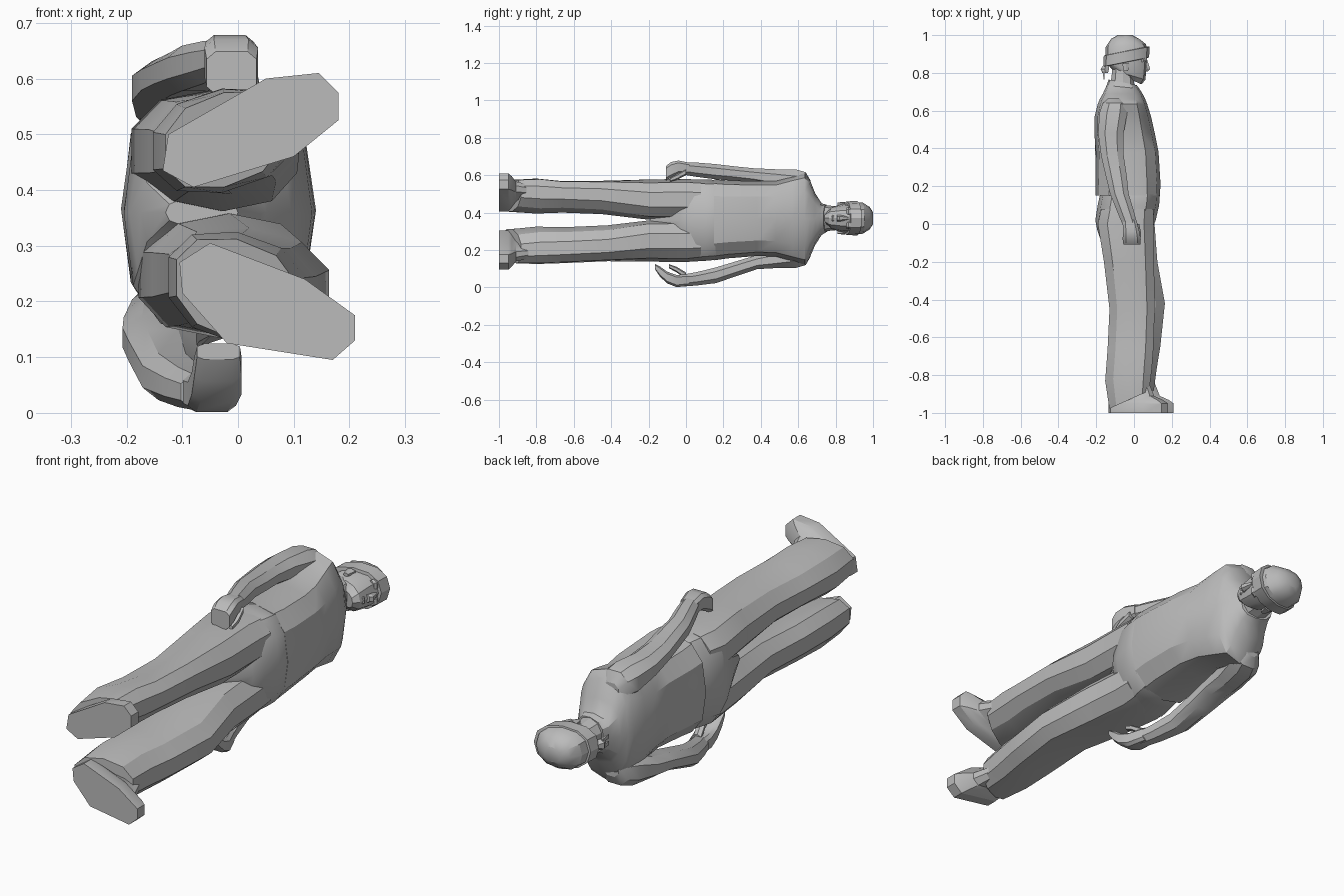
import bpy, bmesh, math

cube = bpy.data.objects.get("Cube")
if cube:
    bpy.data.objects.remove(cube)

grey = bpy.data.materials.new("plain grey")
grey.use_nodes = True
grey.diffuse_color = (0.5, 0.5, 0.5, 1)
grey.node_tree.nodes["Principled BSDF"].inputs["Base Color"].default_value = (0.5, 0.5, 0.5, 1)


def skin(name, loops):
    """Join closed loops of equal length into a capped tube."""
    bm = bmesh.new()
    rows = [[bm.verts.new(p) for p in loop] for loop in loops]
    n = len(rows[0])
    for a, b in zip(rows, rows[1:]):
        for i in range(n):
            j = (i + 1) % n
            bm.faces.new((a[i], a[j], b[j], b[i]))
    bm.faces.new(rows[0])
    bm.faces.new(rows[-1][::-1])
    bmesh.ops.recalc_face_normals(bm, faces=bm.faces[:])
    mesh = bpy.data.meshes.new(name)
    bm.to_mesh(mesh)
    bm.free()
    mesh.materials.append(grey)
    obj = bpy.data.objects.new(name, mesh)
    bpy.context.collection.objects.link(obj)
    bpy.ops.object.select_all(action='DESELECT')
    obj.select_set(True)
    bpy.context.view_layer.objects.active = obj
    bpy.ops.object.shade_smooth_by_angle(angle=math.radians(30))


def loft(name, rings, n=10, power=2.3, turn=0.5):
    """Rings are (y, x0, x1, z0, z1[, tilt[, splay]]): a rounded section filling that box,
    slanted along y by tilt and sideways along z by splay."""
    loops = []
    for y, x0, x1, z0, z1, *slant in rings:
        tilt, splay = (slant + [0, 0])[:2]
        loop = []
        for i in range(n):
            a = 2 * math.pi * (i + turn) / n
            c, s = math.cos(a), math.sin(a)
            dx = math.copysign(abs(c) ** (2 / power), c) * (x1 - x0) / 2
            dz = math.copysign(abs(s) ** (2 / power), s) * (z1 - z0) / 2
            loop.append(((x0 + x1) / 2 + dx, y + tilt * dx, (z0 + z1) / 2 + dz + splay * dx))
        loops.append(loop)
    skin(name, loops)


# Upper body, with a hem over the back of the waist
loft("torso", [
    (0.15, -0.203, 0.138, 0.145, 0.578), (0.22, -0.205, 0.14, 0.155, 0.572),
    (0.38, -0.202, 0.13, 0.168, 0.568), (0.48, -0.21, 0.11, 0.165, 0.568),
    (0.57, -0.208, 0.09, 0.14, 0.595), (0.635, -0.192, 0.07, 0.122, 0.612),
    (0.66, -0.182, 0.06, 0.155, 0.58), (0.69, -0.165, 0.045, 0.225, 0.505),
    (0.725, -0.145, 0.028, 0.28, 0.45, -0.1), (0.75, -0.135, 0.015, 0.295, 0.442, -0.2)],
    n=12, power=2.6, turn=0)
loft("pelvis", [
    (-0.19, -0.13, 0.0, 0.335, 0.385), (-0.09, -0.175, 0.05, 0.27, 0.45),
    (-0.03, -0.195, 0.095, 0.18, 0.54), (0.02, -0.205, 0.115, 0.137, 0.578),
    (0.10, -0.192, 0.133, 0.142, 0.577), (0.155, -0.18, 0.137, 0.147, 0.575),
    (0.20, -0.165, 0.125, 0.17, 0.555)], n=12, power=2.6, turn=0)

# Trouser legs, left one on top, splayed outward and reaching the floor at the heel
loft("left_trouser_leg", [
    (-0.93, -0.135, 0.085, 0.405, 0.575, 0.45, 0.2), (-0.80, -0.158, 0.10, 0.395, 0.582, 0.25, 0.15),
    (-0.66, -0.145, 0.108, 0.40, 0.568, 0, 0.15), (-0.45, -0.135, 0.115, 0.392, 0.57, 0, 0.12),
    (-0.20, -0.165, 0.112, 0.362, 0.577), (0.0, -0.198, 0.11, 0.36, 0.58),
    (0.08, -0.18, 0.11, 0.365, 0.575)])
loft("right_trouser_leg", [
    (-0.93, -0.115, 0.11, 0.13, 0.312, 0.45, -0.2), (-0.80, -0.13, 0.125, 0.125, 0.325, 0.25, -0.15),
    (-0.65, -0.13, 0.145, 0.13, 0.322, 0, -0.12), (-0.42, -0.13, 0.17, 0.14, 0.332, 0, -0.1),
    (-0.20, -0.16, 0.13, 0.138, 0.358), (0.0, -0.185, 0.115, 0.135, 0.36),
    (0.08, -0.17, 0.11, 0.145, 0.355)])


# Shoes: a sole outline drawn up to a low toe, then to the ankle
def shoe(name, outline, ankle):
    ax, az = ankle
    loops = []
    for y, s in ((-1.0, 1.0), (-0.95, 1.0), (-0.932, 0.88), (-0.91, 0.65), (-0.83, 0.5)):
        loops.append([(ax + (x - ax) * s, y, az + (z - az) * s) for x, z in outline])
    skin(name, loops)


shoe("left_shoe", [(0.145, 0.61), (0.18, 0.575), (0.18, 0.525), (0.10, 0.46), (-0.08, 0.405),
                   (-0.135, 0.435), (-0.125, 0.50), (0.05, 0.60)], (-0.03, 0.485))
shoe("right_shoe", [(0.17, 0.095), (0.21, 0.13), (0.21, 0.175), (0.12, 0.24), (-0.05, 0.305),
                    (-0.105, 0.27), (-0.10, 0.215), (-0.02, 0.125)], (0.0, 0.22))

# Left arm and hand
loft("left_arm", [
    (0.665, -0.14, -0.06, 0.50, 0.575), (0.64, -0.17, -0.03, 0.49, 0.62),
    (0.59, -0.188, -0.03, 0.49, 0.635), (0.48, -0.195, -0.05, 0.53, 0.635),
    (0.36, -0.178, -0.05, 0.555, 0.64), (0.26, -0.155, -0.035, 0.567, 0.65),
    (0.16, -0.13, -0.025, 0.575, 0.662), (0.06, -0.09, 0.005, 0.588, 0.67),
    (-0.01, -0.06, 0.022, 0.60, 0.672)], n=8)
loft("left_hand", [
    (0.02, -0.06, 0.015, 0.605, 0.667), (-0.04, -0.06, 0.03, 0.605, 0.68),
    (-0.08, -0.062, 0.038, 0.585, 0.672), (-0.108, -0.058, 0.035, 0.57, 0.65)], n=8, power=4)
loft("left_thumb", [
    (0.0, -0.01, 0.03, 0.60, 0.635), (-0.05, 0.0, 0.04, 0.575, 0.605),
    (-0.085, 0.005, 0.035, 0.565, 0.585)], n=6)

# Right arm and hand
loft("right_arm", [
    (0.665, -0.14, -0.06, 0.16, 0.235), (0.64, -0.17, -0.03, 0.115, 0.245),
    (0.59, -0.195, -0.04, 0.10, 0.245), (0.48, -0.21, -0.065, 0.10, 0.20),
    (0.38, -0.212, -0.07, 0.095, 0.175), (0.30, -0.20, -0.07, 0.068, 0.152),
    (0.16, -0.175, -0.062, 0.02, 0.11), (0.06, -0.135, -0.04, 0.008, 0.085),
    (-0.01, -0.105, -0.02, 0.003, 0.072)], n=8)
loft("right_hand", [
    (0.02, -0.105, -0.03, 0.008, 0.072), (-0.05, -0.092, -0.002, 0.0, 0.068),
    (-0.10, -0.085, 0.008, 0.02, 0.085), (-0.138, -0.08, 0.008, 0.055, 0.112),
    (-0.165, -0.075, 0.005, 0.095, 0.125)], n=8, power=4)
loft("right_thumb", [
    (0.0, -0.075, -0.035, 0.045, 0.08), (-0.05, -0.06, -0.02, 0.08, 0.11),
    (-0.09, -0.055, -0.025, 0.102, 0.124)], n=6)

# Neck and head
loft("neck", [
    (0.72, -0.13, 0.01, 0.295, 0.445, -0.25), (0.76, -0.122, 0.004, 0.302, 0.438, -0.25),
    (0.84, -0.115, 0.0, 0.31, 0.43, -0.1)])
loft("head", [
    (0.765, -0.075, 0.04, 0.335, 0.405, -0.45), (0.79, -0.115, 0.06, 0.308, 0.432, -0.3),
    (0.84, -0.135, 0.068, 0.293, 0.447), (0.90, -0.135, 0.07, 0.295, 0.445, 0.1)],
    n=12, turn=0)

# Wrapped headscarf: band, dome, knot and tails
loft("headscarf_band", [
    (0.856, -0.15, 0.068, 0.292, 0.448, 0.2), (0.858, -0.163, 0.08, 0.28, 0.46, 0.2),
    (0.915, -0.16, 0.083, 0.278, 0.462, 0.2), (0.918, -0.145, 0.07, 0.29, 0.45, 0.2)],
    n=12, turn=0)
loft("headscarf_dome", [
    (0.89, -0.153, 0.076, 0.283, 0.457, 0.2), (0.945, -0.15, 0.062, 0.287, 0.453, 0.08),
    (0.982, -0.12, 0.025, 0.31, 0.43), (1.0, -0.085, -0.01, 0.338, 0.402)], n=12, turn=0)
loft("scarf_knot", [
    (0.80, -0.17, -0.135, 0.36, 0.395), (0.82, -0.18, -0.13, 0.35, 0.40),
    (0.84, -0.165, -0.13, 0.36, 0.39)], n=6)
for side, z in (("left", 0.392), ("right", 0.362)):
    loft(side + "_scarf_tail", [
        (0.765, -0.162, -0.156, z - 0.012, z + 0.012),
        (0.815, -0.168, -0.154, z - 0.008, z + 0.008)], n=4)

# Face
loft("nose", [
    (0.808, 0.05, 0.076, 0.352, 0.388), (0.82, 0.05, 0.088, 0.352, 0.388),
    (0.868, 0.05, 0.072, 0.362, 0.378)], n=6)
loft("lips", [
    (0.775, 0.03, 0.056, 0.35, 0.39), (0.785, 0.03, 0.067, 0.348, 0.392),
    (0.795, 0.03, 0.063, 0.35, 0.39)], n=6)
for side, s in (("left", 1), ("right", -1)):
    z = 0.37 + s * 0.035
    loft(side + "_brow", [
        (0.858, 0.03, 0.062, z - 0.022, z + 0.022), (0.868, 0.03, 0.071, z - 0.024, z + 0.024),
        (0.88, 0.03, 0.069, z - 0.022, z + 0.022)], n=6)
    z = 0.37 + s * 0.076
    loft(side + "_ear", [
        (0.81, -0.055, -0.03, z - 0.008, z + 0.008), (0.85, -0.065, -0.02, z - 0.012, z + 0.012)], n=6)
